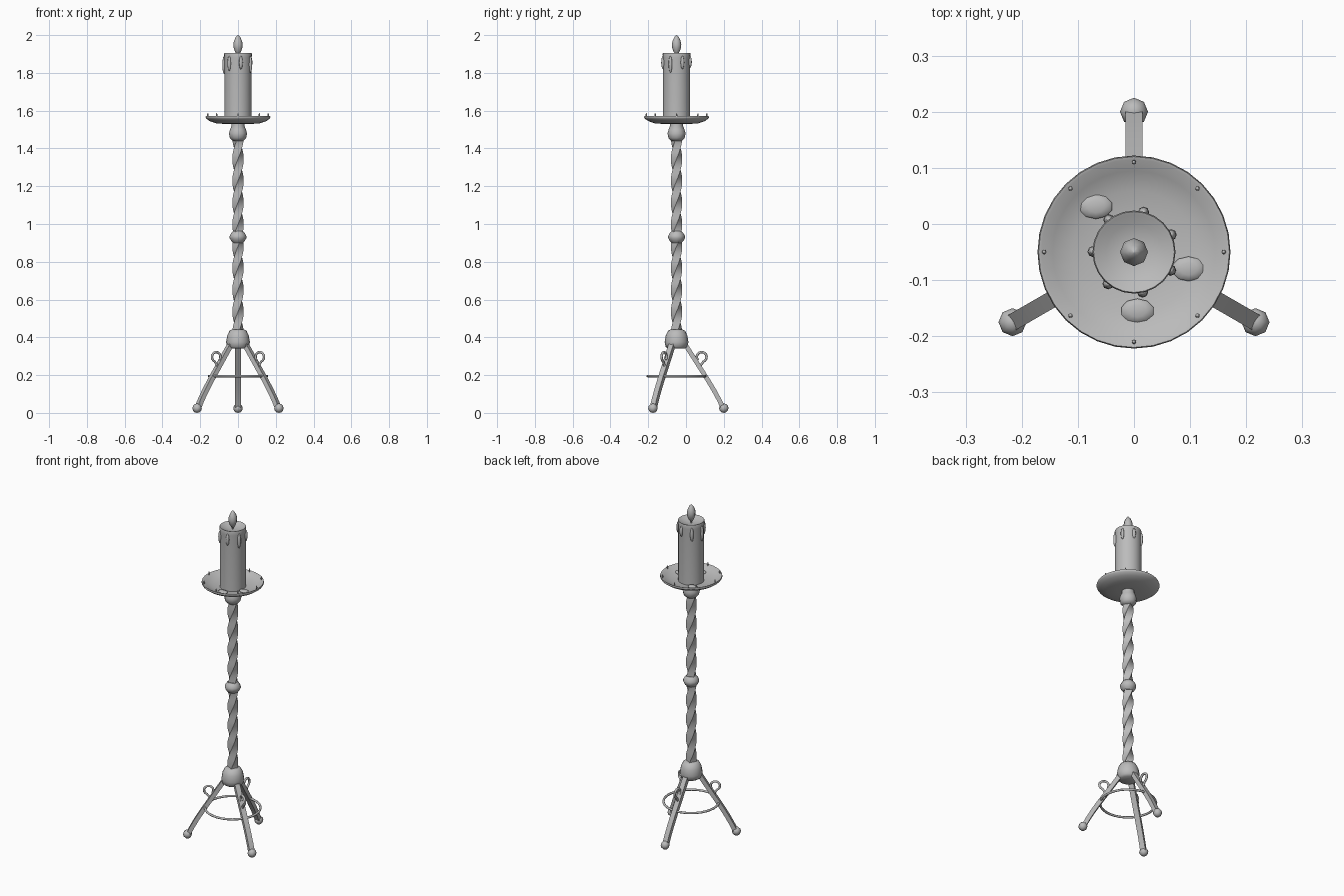
import bpy, bmesh, math
from mathutils import Vector, Matrix

if "Cube" in bpy.data.objects:
    bpy.data.objects.remove(bpy.data.objects["Cube"])

CY = -0.05  # stand axis sits at x=0, y=CY
grey = bpy.data.materials.new("plain grey")
grey.diffuse_color = (0.5, 0.5, 0.5, 1)
grey.use_nodes = True
grey.node_tree.nodes["Principled BSDF"].inputs["Base Color"].default_value = grey.diffuse_color


def finish(name, bm, angle=40):
    bmesh.ops.recalc_face_normals(bm, faces=bm.faces)
    me = bpy.data.meshes.new(name)
    bm.to_mesh(me)
    bm.free()
    me.materials.append(grey)
    ob = bpy.data.objects.new(name, me)
    bpy.context.collection.objects.link(ob)
    bpy.ops.object.select_all(action='DESELECT')
    ob.select_set(True)
    bpy.context.view_layer.objects.active = ob
    bpy.ops.object.shade_smooth_by_angle(angle=math.radians(angle))
    return ob


def skin(name, rings, angle=40, closed=False):
    """Bridge a list of rings of points, capping the ends."""
    bm = bmesh.new()
    vs = [[bm.verts.new(p) for p in r] for r in rings]
    n = len(vs[0])
    pairs = list(zip(vs, vs[1:])) + ([(vs[-1], vs[0])] if closed else [])
    for a, b in pairs:
        for i in range(n):
            j = (i + 1) % n
            bm.faces.new((a[i], a[j], b[j], b[i]))
    if not closed:
        bm.faces.new(vs[0])
        bm.faces.new(vs[-1])
    return finish(name, bm, angle)


def circle(r, z, n, rot=0):
    return [(r * math.cos(rot + 2 * math.pi * i / n),
             CY + r * math.sin(rot + 2 * math.pi * i / n), z) for i in range(n)]


def lathe(name, profile, n, angle=40):
    return skin(name, [circle(r, z, n) for r, z in profile], angle)


def ball(name, pos, size, u=8, v=6, rot=0):
    bm = bmesh.new()
    bmesh.ops.create_uvsphere(bm, u_segments=u, v_segments=v, radius=1)
    m = Matrix.Translation(pos) @ Matrix.Rotation(rot, 4, 'Z') @ Matrix.Diagonal((*size, 1))
    bmesh.ops.transform(bm, matrix=m, verts=bm.verts)
    return finish(name, bm, 60)


def sweep(name, path, section, a, angle=40):
    """Sweep a section along an (r, z) path in the vertical plane at angle a."""
    out, side = Vector((math.cos(a), math.sin(a), 0)), Vector((-math.sin(a), math.cos(a), 0))
    rings = []
    for i, (r, z) in enumerate(path):
        p, q = path[max(i - 1, 0)], path[min(i + 1, len(path) - 1)]
        t = Vector((q[0] - p[0], q[1] - p[1])).normalized()
        nrm = out * -t.y + Vector((0, 0, t.x))
        c = Vector((0, CY, z)) + out * r
        rings.append([c + side * s + nrm * h for s, h in section])
    return skin(name, rings, angle)


# Twisted square bar
N = 72
skin("twisted_stem", [circle(0.030, 0.42 + 1.04 * k / N, 4, k / N * 9 * math.pi / 2)
                      for k in range(N + 1)], 35)

# Knobs on the stem
lathe("middle_collar", [(0.026, 0.90), (0.036, 0.91), (0.044, 0.925), (0.044, 0.937),
                        (0.036, 0.952), (0.026, 0.962)], 12)
lathe("upper_knob", [(0.028, 1.44), (0.043, 1.455), (0.048, 1.48), (0.042, 1.50),
                     (0.034, 1.52), (0.036, 1.54)], 12, 50)
lathe("base_hub", [(0.045, 0.34), (0.058, 0.35), (0.063, 0.375), (0.057, 0.41),
                   (0.045, 0.435), (0.03, 0.442)], 16, 50)

# Drip dish with rim rivets
lathe("drip_dish", [(0.02, 1.528), (0.06, 1.529), (0.115, 1.533), (0.15, 1.545), (0.168, 1.558),
                    (0.172, 1.565), (0.170, 1.571), (0.165, 1.570), (0.145, 1.557),
                    (0.11, 1.545), (0.06, 1.540), (0.02, 1.539)], 32, 50)
for i in range(8):
    a = i * math.pi / 4
    ball("rim_rivet", (0.16 * math.cos(a), CY + 0.16 * math.sin(a), 1.575),
         (0.004, 0.004, 0.012))

# Candle with hollowed top, wick and flame
lathe("candle", [(0.072, 1.535), (0.072, 1.88), (0.074, 1.90), (0.072, 1.906),
                 (0.067, 1.904), (0.05, 1.895), (0.025, 1.889), (0.006, 1.888)], 24, 50)
lathe("wick", [(0.004, 1.88), (0.004, 1.92)], 6)
lathe("flame", [(0.006, 1.898), (0.016, 1.912), (0.023, 1.932), (0.025, 1.95), (0.021, 1.97),
                (0.012, 1.989), (0.002, 2.0)], 8, 60)

# Wax drips around the rim and puddles on the dish
for i, half in enumerate((0.035, 0.032, 0.042, 0.048, 0.04, 0.036, 0.045)):
    a = math.radians(25 + i * 360 / 7)
    ball("wax_drip", (0.073 * math.cos(a), CY + 0.073 * math.sin(a), 1.89 - half),
         (0.010, 0.010, half))
for x, y in ((-0.068, 0.031), (0.097, -0.08), (0.006, -0.155)):
    ball("wax_puddle", (x, y, 1.548), (0.03, 0.022, 0.008), 10, 6)

# Three legs with ball feet and scroll hooks
bar = [(-0.015, -0.012), (0.015, -0.012), (0.015, 0.012), (-0.015, 0.012)]
rod = [(0.0065 * math.cos(i * math.pi / 4), 0.0065 * math.sin(i * math.pi / 4)) for i in range(8)]
leg = [(0.028, 0.39), (0.06, 0.34), (0.095, 0.285), (0.13, 0.23), (0.165, 0.175),
       (0.198, 0.12), (0.225, 0.07), (0.245, 0.028)]
hook = [(0.125, 0.235), (0.13, 0.255)] + [
    (0.133 + 0.026 * math.cos(math.radians(d)), 0.296 + 0.026 * math.sin(math.radians(d)))
    for d in range(-70, 221, 24)]
for k in range(3):
    a = math.radians(90 + 120 * k)
    sweep("leg", leg, bar, a, 30)
    sweep("scroll_hook", hook, rod, a, 60)
    ball("ball_foot", (0.25 * math.cos(a), CY + 0.25 * math.sin(a), 0.025), (0.025,) * 3)

# Bracing ring between the legs
ring = []
for i in range(32):
    a = i * math.pi / 16
    ring.append([((0.153 + s) * math.cos(a), CY + (0.153 + s) * math.sin(a), 0.195 + h)
                 for s, h in rod])
skin("bracing_ring", ring, 60, True)
